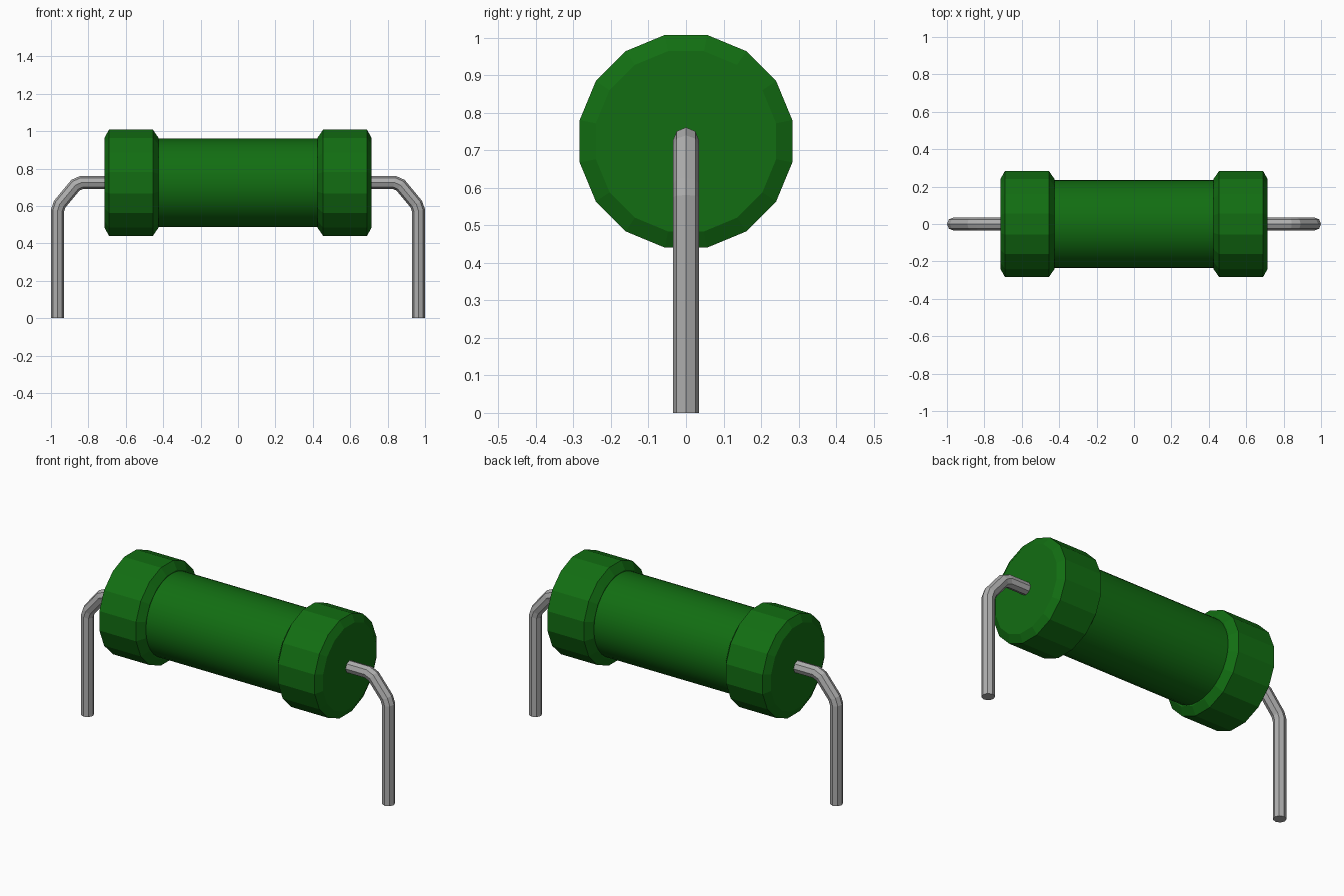
import bpy, bmesh, math
from mathutils import Vector

if "Cube" in bpy.data.objects:
    bpy.data.objects.remove(bpy.data.objects["Cube"], do_unlink=True)

AXIS_Z = 0.724  # height of the body axis


def material(name, rgb):
    m = bpy.data.materials.new(name)
    m.use_nodes = True
    m.diffuse_color = (*rgb, 1)
    m.node_tree.nodes["Principled BSDF"].inputs["Base Color"].default_value = (*rgb, 1)
    return m


green = material("green coating", (0.006, 0.155, 0.006))
grey = material("grey metal", (0.42, 0.42, 0.42))


def tube(name, rings, sides, mat, turn=0.0):
    """Skin rings given as (centre, in-plane up vector, up radius, y radius)."""
    bm = bmesh.new()
    loops = []
    for centre, up, r_up, r_y in rings:
        loop = []
        for i in range(sides):
            a = 2 * math.pi * (i + turn) / sides
            loop.append(bm.verts.new(centre + up * r_up * math.cos(a)
                                     + Vector((0, r_y * math.sin(a), 0))))
        loops.append(loop)
    for a, b in zip(loops, loops[1:]):
        for i in range(sides):
            j = (i + 1) % sides
            bm.faces.new((a[i], a[j], b[j], b[i]))
    bm.faces.new(loops[0])
    bm.faces.new(loops[-1])
    bmesh.ops.recalc_face_normals(bm, faces=bm.faces)
    mesh = bpy.data.meshes.new(name)
    bm.to_mesh(mesh)
    bm.free()
    mesh.materials.append(mat)
    obj = bpy.data.objects.new(name, mesh)
    bpy.context.collection.objects.link(obj)
    return obj


def lathe(name, profile, sides, turn=0.0):
    """Turn an (x, radius) profile around the body axis."""
    up = Vector((0, 0, 1))
    rings = [(Vector((x, 0, AXIS_Z)), up, r, r) for x, r in profile]
    return tube(name, rings, sides, green, turn)


def wire(name, path, radius, sides):
    """Sweep a round wire along an (x, z) path with mitred bends."""
    pts = [Vector((x, 0, z)) for x, z in path]
    rings = []
    for i, p in enumerate(pts):
        before = (p - pts[i - 1]).normalized() if i else None
        after = (pts[i + 1] - p).normalized() if i < len(pts) - 1 else None
        before, after = before or after, after or before
        tangent = (before + after).normalized()
        up = Vector((-tangent.z, 0, tangent.x))
        rings.append((p, up, radius / tangent.dot(before), radius))
    return tube(name, rings, sides, grey)


# Smooth central body
body = lathe("body", [(-0.46, 0.236), (0.46, 0.236)], 32)
bpy.context.view_layer.objects.active = body
body.select_set(True)
bpy.ops.object.shade_smooth_by_angle(angle=math.radians(30))
body.select_set(False)

# Chamfered end caps and bent wire leads on both sides
cap_profile = [(0.425, 0.245), (0.455, 0.289), (0.69, 0.289), (0.714, 0.245)]
lead_path = [(0.69, 0.726), (0.835, 0.726), (0.869, 0.711),
             (0.953, 0.61), (0.965, 0.575), (0.965, 0)]
for side, s in (("left", 1), ("right", -1)):
    lathe(side + "_end_cap", [(s * x, r) for x, r in cap_profile], 16, 0.5)
    wire(side + "_lead", [(s * x, z) for x, z in lead_path], 0.035, 8)
